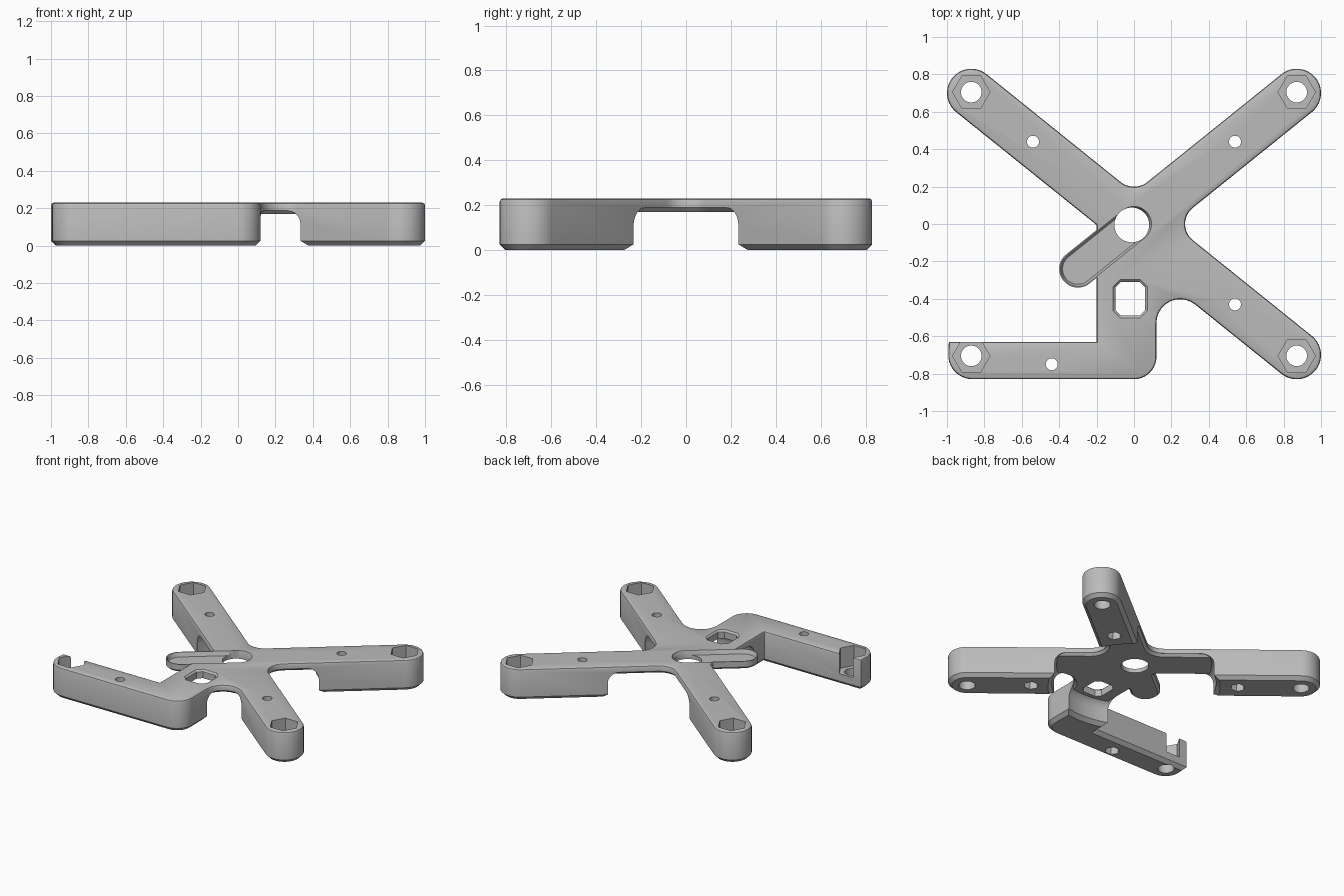
import bpy, bmesh, math
from mathutils import Vector

if "Cube" in bpy.data.objects:
    bpy.data.objects.remove(bpy.data.objects["Cube"], do_unlink=True)

TOP, PLATE, HALF = 0.23, 0.17, 0.13
END = Vector((0.87, 0.70))            # bolt position on each arm
U = END.normalized()                  # arm direction
N = Vector((-U.y, U.x)) * HALF        # half width across an arm

grey = bpy.data.materials.new("plain grey")
grey.diffuse_color = (0.5, 0.5, 0.5, 1)
grey.use_nodes = True
grey.node_tree.nodes["Principled BSDF"].inputs["Base Color"].default_value = (0.5, 0.5, 0.5, 1)


def rounded(corners, steps=10):
    """Counter-clockwise outline from (point, radius) corners."""
    pts = []
    for i, (p, r) in enumerate(corners):
        p = Vector(p)
        a = (Vector(corners[i - 1][0]) - p).normalized()
        b = (Vector(corners[(i + 1) % len(corners)][0]) - p).normalized()
        if r == 0:
            pts.append(p)
            continue
        half = a.angle(b) / 2
        c = p + (a + b).normalized() * (r / math.sin(half))
        start = p + a * (r / math.tan(half)) - c
        sweep = math.pi - 2 * half
        if a.x * b.y - a.y * b.x > 0:      # concave corner turns the other way
            sweep = -sweep
        for k in range(steps + 1):
            t = sweep * k / steps
            pts.append(c + Vector((start.x * math.cos(t) - start.y * math.sin(t),
                                   start.x * math.sin(t) + start.y * math.cos(t))))
    return [p for i, p in enumerate(pts) if (p - pts[i - 1]).length > 0.001]


def ngon(centre, r, n):
    return [Vector(centre) + Vector((math.cos(2 * math.pi * k / n), math.sin(2 * math.pi * k / n))) * r
            for k in range(n)]


def inset(pts, d):
    out = []
    for i, p in enumerate(pts):
        e, f = (p - pts[i - 1]).normalized(), (pts[(i + 1) % len(pts)] - p).normalized()
        n, m = Vector((-e.y, e.x)), Vector((-f.y, f.x))
        out.append(p + (n + m) * (d / (1 + n.dot(m))))
    return out


def loft(name, pts, layers):
    """Solid from an outline; each layer is (height, inset)."""
    bm = bmesh.new()
    rings = [[bm.verts.new((p.x, p.y, z)) for p in inset(pts, d)] for z, d in layers]
    n = len(pts)
    for lo, hi in zip(rings, rings[1:]):
        for i in range(n):
            j = (i + 1) % n
            bm.faces.new((lo[i], lo[j], hi[j], hi[i]))
    bm.faces.new(rings[0][::-1])
    bm.faces.new(rings[-1])
    mesh = bpy.data.meshes.new(name)
    bm.to_mesh(mesh)
    bm.free()
    ob = bpy.data.objects.new(name, mesh)
    bpy.context.collection.objects.link(ob)
    mesh.materials.append(grey)
    return ob


def combine(ob, other, operation):
    mod = ob.modifiers.new("cut", 'BOOLEAN')
    mod.object, mod.operation, mod.solver = other, operation, 'EXACT'
    graph = bpy.context.evaluated_depsgraph_get()
    mesh = bpy.data.meshes.new_from_object(ob.evaluated_get(graph))
    ob.modifiers.clear()
    ob.data = mesh
    bpy.data.objects.remove(other, do_unlink=True)


def arm_end(sx, sy):
    """Two rounded corners of an arm tip, counter-clockwise."""
    ends = [END + U * HALF - N, END + U * HALF + N]
    pts = [(Vector((p.x * sx, p.y * sy)), HALF * 0.999) for p in ends]
    return pts if sx * sy > 0 else pts[::-1]


def capsule(r):
    a, b = Vector((-0.3, -0.24)), Vector((0, 0))
    n = N.normalized() * r
    u = U * r
    return rounded([(a - u - n, r * .999), (b + u - n, r * .999),
                    (b + u + n, r * .999), (a - u + n, r * .999)])


# Frame outline: three diagonal arms and one bent leg
outline = rounded(
    [((0, HALF / U.x), 0.115)] + arm_end(-1, 1)
    + [((-0.2, -0.005), 0), ((-0.2, -0.63), 0), ((-0.99, -0.63), 0), ((-1, -0.83), HALF),
       ((0.12, -0.83), 0.12), ((0.12, -0.264), 0.127)]
    + arm_end(1, -1) + [((HALF / U.y, 0), 0.11)] + arm_end(1, 1))
frame = loft("frame", outline, [(0, 0.025), (0.025, 0), (TOP - 0.015, 0),
                                (TOP - 0.005, 0.004), (TOP, 0.015)])

# Arched hollow under the centre, leaving a thin plate with a chamfered rim
R, F = 0.55, 0.08
arch = [(-0.02, -0.05), (0.025, 0)]
arch += [(0.188 - F + F * math.sin(t), F - F * math.cos(t))
         for t in [math.pi / 2 * k / 8 for k in range(9)]]
hollow = loft("hollow", ngon((0, 0), R, 96), arch)
combine(hollow, loft("plate", outline, [(PLATE, 0.02), (0.19, 0), (0.3, 0)]), 'DIFFERENCE')
combine(frame, hollow, 'DIFFERENCE')

# Tongue with a shallow channel running to the centre hole
combine(frame, loft("tongue", capsule(0.1), [(0.172, 0.015), (0.187, 0), (TOP, 0)]), 'UNION')
combine(frame, loft("channel", capsule(0.094), [(0.2, 0.012), (TOP, 0), (0.3, 0)]), 'DIFFERENCE')
combine(frame, loft("centre_hole", ngon((-0.012, -0.005), 0.093, 40), [(0.1, 0), (0.3, 0)]), 'DIFFERENCE')

# Rectangular window with cut corners
x0, x1, y0, y1 = -0.1, 0.06, -0.49, -0.31
window = rounded([((x0, y0), 0.03), ((x1, y0), 0.03), ((x1, y1), 0.03), ((x0, y1), 0.03)], 1)
combine(frame, loft("window", window, [(-0.1, 0), (TOP - 0.012, 0), (TOP, -0.012), (0.3, -0.012)]), 'DIFFERENCE')

# Bolt holes with deep hexagonal pockets
for sx in (-1, 1):
    for sy in (-1, 1):
        c = (END.x * sx, 0.705 * sy)
        combine(frame, loft("pocket", ngon(c, 0.1, 6), [(0.08, 0), (0.3, 0)]), 'DIFFERENCE')
        combine(frame, loft("bolt_hole", ngon(c, 0.055, 32), [(-0.1, 0), (0.15, 0)]), 'DIFFERENCE')

# Small screw holes with nut pockets underneath
for c in ((-0.54, 0.44), (0.54, 0.44), (0.54, -0.43), (-0.44, -0.75)):
    combine(frame, loft("nut_pocket", ngon(c, 0.05, 6), [(-0.1, 0), (0.07, 0)]), 'DIFFERENCE')
    combine(frame, loft("screw_hole", ngon(c, 0.032, 24), [(0.03, 0), (0.3, 0)]), 'DIFFERENCE')

bpy.ops.object.select_all(action='DESELECT')
frame.select_set(True)
bpy.context.view_layer.objects.active = frame
bpy.ops.object.shade_smooth_by_angle(angle=math.radians(25))
